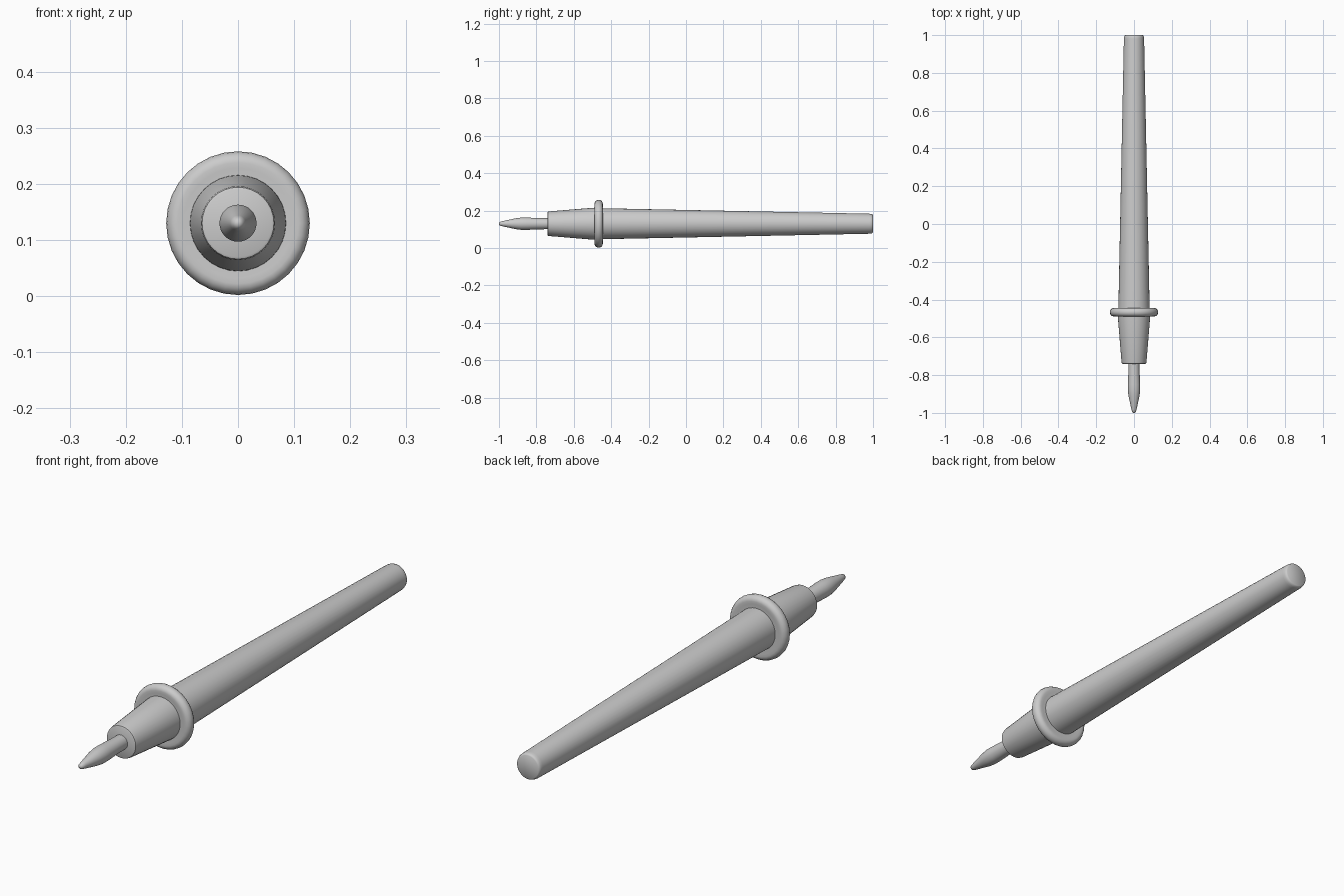
import bpy, bmesh, math

if "Cube" in bpy.data.objects:
    bpy.data.objects.remove(bpy.data.objects["Cube"])

AXIS_Z = 0.13  # height of the long axis


def lathe(name, profile, sides=32):
    """Revolve (y, radius) points around the long axis and cap both ends."""
    bm = bmesh.new()
    rings = []
    for y, r in profile:
        rings.append([bm.verts.new((r * math.sin(2 * math.pi * i / sides), y,
                                    AXIS_Z + r * math.cos(2 * math.pi * i / sides)))
                      for i in range(sides)])
    for a, b in zip(rings, rings[1:]):
        for i in range(sides):
            j = (i + 1) % sides
            bm.faces.new((a[i], a[j], b[j], b[i]))
    bm.faces.new(rings[0])
    bm.faces.new(rings[-1])
    bmesh.ops.recalc_face_normals(bm, faces=bm.faces)
    mesh = bpy.data.meshes.new(name)
    bm.to_mesh(mesh)
    bm.free()
    ob = bpy.data.objects.new(name, mesh)
    bpy.context.collection.objects.link(ob)
    bpy.ops.object.select_all(action='DESELECT')
    ob.select_set(True)
    bpy.context.view_layer.objects.active = ob
    bpy.ops.object.shade_smooth_by_angle(angle=math.radians(40))
    return ob


# Pointed metal tip, slightly swollen before the taper
lathe("probe_tip", [(-1.0, 0.004), (-0.995, 0.010), (-0.98, 0.014), (-0.91, 0.029),
                    (-0.88, 0.033), (-0.85, 0.033), (-0.79, 0.030), (-0.72, 0.029)])

# Tapered nose with a softened front rim
lathe("nose_cone", [(-0.74, 0.060), (-0.738, 0.064), (-0.73, 0.066),
                    (-0.50, 0.085), (-0.46, 0.087)])

# Rounded finger guard
guard = [(-0.488, 0.070), (-0.488, 0.098)]
for k in range(9):
    t = math.pi * k / 8
    guard.append((-0.467 - 0.022 * math.cos(t), 0.108 + 0.020 * math.sin(t)))
guard += [(-0.446, 0.098), (-0.446, 0.070)]
lathe("finger_guard", guard)

# Long handle tapering to the back, with a rounded end
lathe("handle", [(-0.46, 0.083), (0.98, 0.0535), (0.99, 0.0525),
                 (0.997, 0.050), (1.0, 0.046)])
